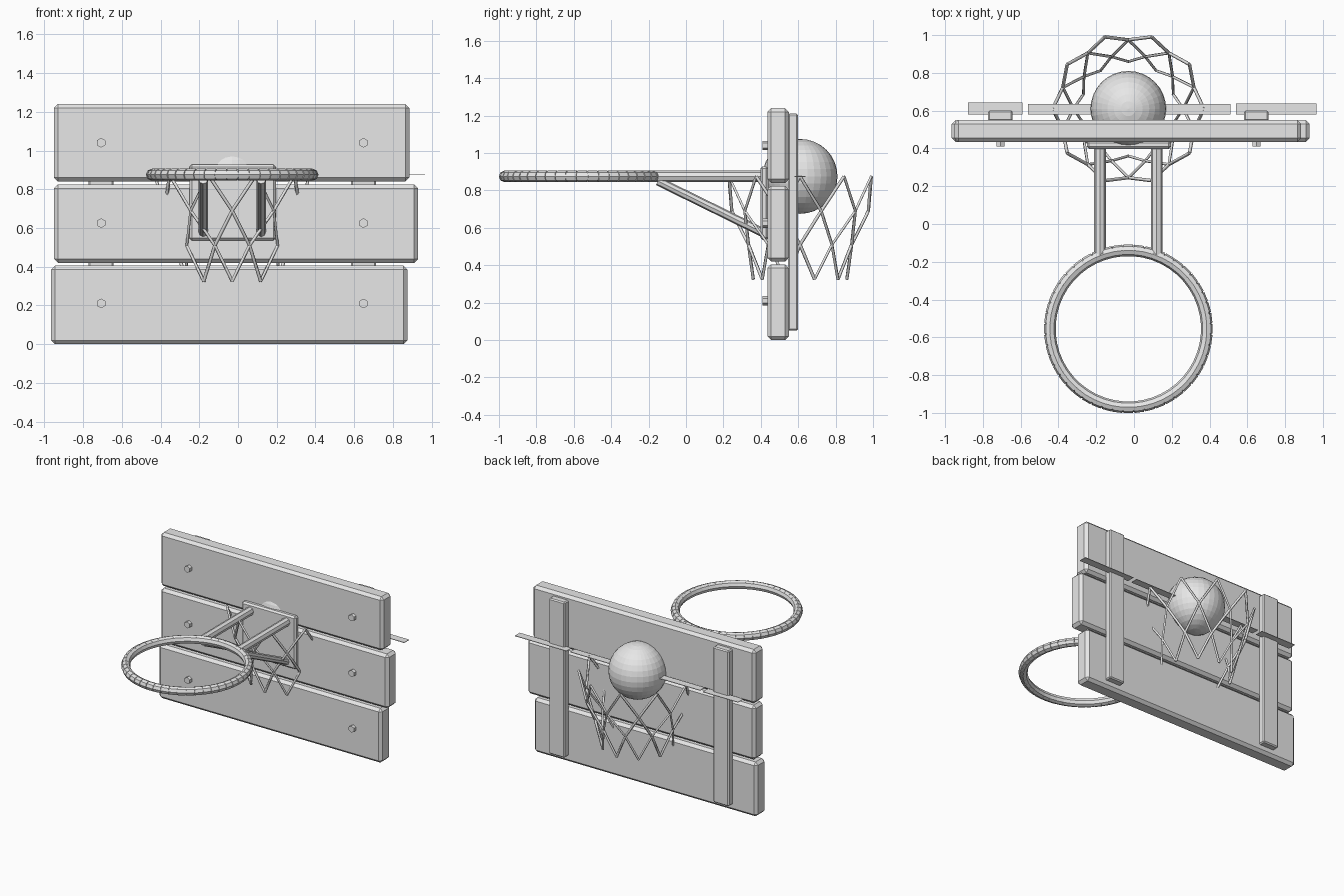
import bpy
import math
from math import pi, sin, cos
from mathutils import Vector

cube = bpy.data.objects.get("Cube")
if cube:
    bpy.data.objects.remove(cube, do_unlink=True)

grey = bpy.data.materials.new("plain_grey")
grey.use_nodes = True
grey.diffuse_color = (0.8, 0.8, 0.8, 1)
grey.node_tree.nodes["Principled BSDF"].inputs["Base Color"].default_value = (0.8, 0.8, 0.8, 1)

CX = -0.03       # centre line of hoop, bracket, net and ball
RIM_Z = 0.875


def finish(name):
    obj = bpy.context.object
    obj.name = name
    obj.data.materials.append(grey)
    return obj


def box(name, x, y, z, bevel=0):
    """Box from (min, max) ranges, with an optional chamfer."""
    bpy.ops.mesh.primitive_cube_add(size=1, location=[sum(r) / 2 for r in (x, y, z)])
    obj = finish(name)
    for v in obj.data.vertices:
        v.co = [c * (r[1] - r[0]) for c, r in zip(v.co, (x, y, z))]
    if bevel:
        mod = obj.modifiers.new("chamfer", "BEVEL")
        mod.width = bevel
        mod.segments = 1
    return obj


def rod(name, a, b, radius, sides=8):
    a, b = Vector(a), Vector(b)
    bpy.ops.mesh.primitive_cylinder_add(vertices=sides, radius=radius, depth=(b - a).length,
                                        location=(a + b) / 2)
    obj = finish(name)
    obj.rotation_mode = "QUATERNION"
    obj.rotation_quaternion = (b - a).to_track_quat("Z", "Y")
    return obj


# Backboard planks, with uneven ends
box("top_plank", (-0.95, 0.885), (0.435, 0.55), (0.84, 1.24), 0.02)
box("middle_plank", (-0.95, 0.93), (0.435, 0.55), (0.42, 0.825), 0.02)
box("bottom_plank", (-0.965, 0.875), (0.435, 0.55), (0, 0.405), 0.02)

# Rear battens and front bolts
for side, x in (("right", -0.707), ("left", 0.648)):
    box(side + "_batten", (x - 0.065, x + 0.065), (0.545, 0.6), (0.05, 1.21), 0.008)
    for row, z in enumerate((0.21, 0.625, 1.04)):
        rod(f"{side}_bolt_{row}", (x, 0.41, z), (x, 0.45, z), 0.025, 6)

# Thin horizontal strips behind the board
for name, x, y in (("right_strip", (-0.88, -0.59), (0.58, 0.643)),
                   ("centre_strip", (-0.56, 0.51), (0.58, 0.635)),
                   ("left_strip", (0.54, 0.965), (0.58, 0.638))):
    box(name, x, y, (RIM_Z - 0.002, RIM_Z + 0.002))

# Bracket plate with arms and diagonal braces
box("bracket_plate", (-0.25, 0.195), (0.397, 0.44), (0.535, 0.928), 0.012)
for side, x in (("right", CX - 0.15), ("left", CX + 0.15)):
    rod(side + "_arm", (x, -0.17, RIM_Z), (x, 0.41, RIM_Z), 0.031)
    rod(side + "_brace", (x, -0.15, 0.85), (x, 0.42, 0.57), 0.024)

# Rim: core ring and short straight sleeves that open on the outside
RIM_Y, RIM_R, SLEEVES = -0.555, 0.415, 48
bpy.ops.mesh.primitive_torus_add(major_radius=RIM_R, minor_radius=0.027, major_segments=48,
                                 minor_segments=8, location=(CX, RIM_Y, RIM_Z))
finish("rim_core")
half = RIM_R * pi / SLEEVES * 0.95
for i in range(SLEEVES):
    a = 2 * pi * i / SLEEVES
    mid = Vector((CX + RIM_R * cos(a), RIM_Y + RIM_R * sin(a), RIM_Z))
    along = Vector((-sin(a), cos(a), 0)) * half
    rod(f"rim_sleeve_{i}", mid - along, mid + along, 0.031)

# Ball
bpy.ops.mesh.primitive_uv_sphere_add(segments=32, ring_count=16, radius=0.2,
                                     location=(CX, 0.61, RIM_Z))
finish("ball")

# Net: crossing strands that narrow downwards
curve = bpy.data.curves.new("net", "CURVE")
curve.dimensions = "3D"
curve.bevel_depth = 0.009
curve.bevel_resolution = 0
curve.use_fill_caps = True
levels = ((0.4, 0.875), (0.365, 0.69), (0.29, 0.51), (0.25, 0.325))
for i in range(10):
    for turn in (-1, 1):
        strand = curve.splines.new("POLY")
        strand.points.add(len(levels) - 1)
        for k, (r, z) in enumerate(levels):
            a = math.radians(36 * i + 18 * k * turn)
            strand.points[k].co = (CX + r * cos(a), 0.61 + r * sin(a), z, 1)
curve.materials.append(grey)
bpy.context.collection.objects.link(bpy.data.objects.new("net", curve))
